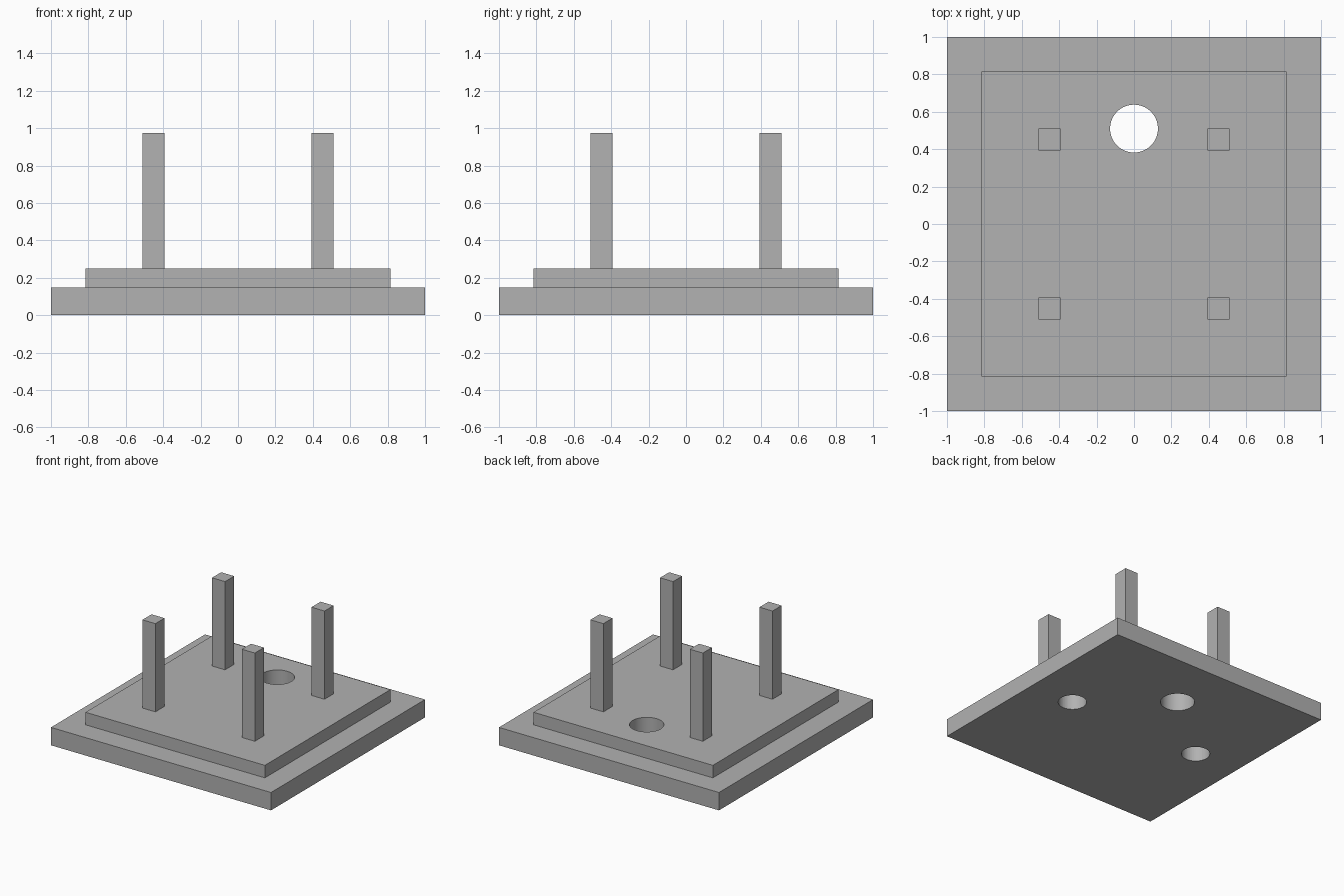
import bpy
import math

default = bpy.data.objects.get("Cube")
if default:
    bpy.data.objects.remove(default, do_unlink=True)

# Single grey material
GREY = (0.445, 0.445, 0.445, 1.0)
grey = bpy.data.materials.new("plain_grey")
grey.use_nodes = True
grey.diffuse_color = GREY
grey.node_tree.nodes["Principled BSDF"].inputs["Base Color"].default_value = GREY

BASE_TOP, PLATE_TOP, POST_TOP = 0.147, 0.25, 0.975


def box(name, x, y, width, z0, z1):
    """Square block of a given width between two heights."""
    bpy.ops.mesh.primitive_cube_add(size=1, location=(x, y, (z0 + z1) / 2))
    ob = bpy.context.object
    ob.name = name
    ob.scale = (width, width, z1 - z0)
    bpy.ops.object.transform_apply(location=False, rotation=False, scale=True)
    ob.data.materials.append(grey)
    return ob


def drill(ob, x, y, radius):
    """Cut a round vertical hole right through one block."""
    bpy.ops.mesh.primitive_cylinder_add(vertices=64, radius=radius, depth=2,
                                        location=(x, y, 0))
    cutter = bpy.context.object
    cutter.hide_render = True
    cutter.data.materials.append(grey)
    mod = ob.modifiers.new("hole", "BOOLEAN")
    mod.operation = "DIFFERENCE"
    mod.solver = "EXACT"
    mod.object = cutter
    bpy.ops.object.select_all(action="DESELECT")
    bpy.context.view_layer.objects.active = ob
    ob.select_set(True)
    bpy.ops.object.modifier_apply(modifier=mod.name)
    bpy.data.objects.remove(cutter, do_unlink=True)
    bpy.ops.object.shade_smooth_by_angle(angle=math.radians(30))


# Stepped base
base = box("base_plate", 0, 0, 2.0, 0, BASE_TOP)
upper = box("upper_plate", 0, 0, 1.63, BASE_TOP, PLATE_TOP)

# Hole through both plates at the back
for plate in (base, upper):
    drill(plate, 0, 0.51, 0.128)

# Pair of recesses in the underside, closed by the upper plate
for side in (-1, 1):
    drill(base, side * 0.606, 0, 0.107)

# Four square posts
for sx, side in ((-1, "right"), (1, "left")):
    for sy, end in ((-1, "front"), (1, "back")):
        box(f"{end}_{side}_post", sx * 0.452, sy * 0.452, 0.118, PLATE_TOP, POST_TOP)
